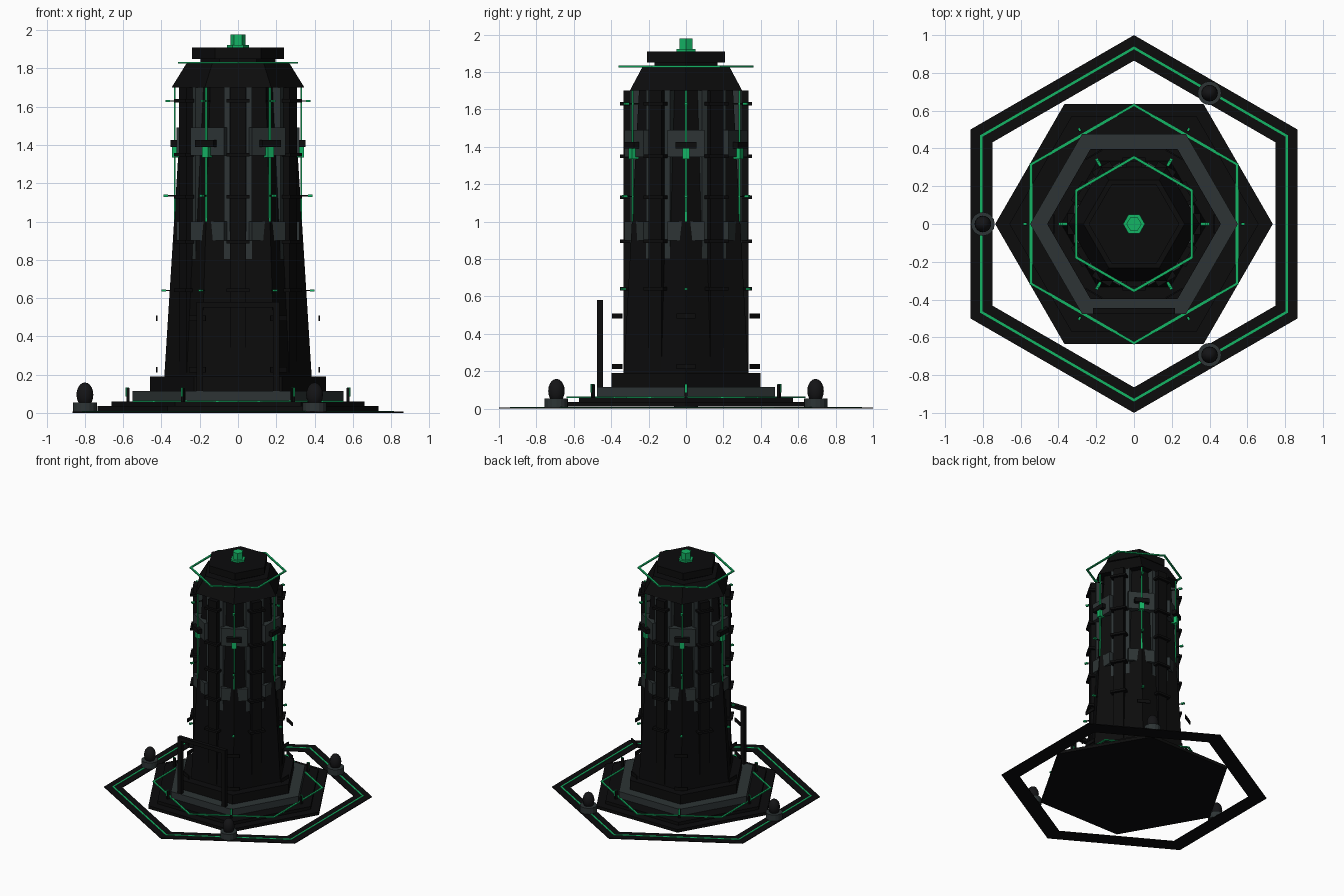
import bpy, bmesh, math
from mathutils import Matrix, Vector

if "Cube" in bpy.data.objects:
    bpy.data.objects.remove(bpy.data.objects["Cube"])


def material(name, rgb):
    m = bpy.data.materials.new(name)
    m.diffuse_color = (*rgb, 1)
    m.use_nodes = True
    m.node_tree.nodes["Principled BSDF"].inputs["Base Color"].default_value = m.diffuse_color
    return m


BLACK = material("black metal", (0.0035, 0.0035, 0.0037))
DARK = material("dark dome", (0.007, 0.007, 0.008))
GREY = material("slate grey", (0.026, 0.034, 0.035))
GREEN = material("glowing green", (0.007, 0.46, 0.13))

POINT_X, POINT_Y = 0, 30            # hexagon corner direction in degrees
CORNERS = [60 * k for k in range(6)]
FACES = [60 * k + 30 for k in range(6)]


def finish(name, bm, mat):
    bmesh.ops.recalc_face_normals(bm, faces=bm.faces)
    mesh = bpy.data.meshes.new(name)
    bm.to_mesh(mesh)
    bm.free()
    mesh.materials.append(mat)
    ob = bpy.data.objects.new(name, mesh)
    bpy.context.collection.objects.link(ob)
    return ob


def prism(name, r0, r1, z0, z1, mat, turn=POINT_X, sides=6, at=(0, 0)):
    """Upright prism or frustum with corner radii r0 (bottom) and r1 (top)."""
    bm = bmesh.new()
    bmesh.ops.create_cone(
        bm, cap_ends=True, segments=sides, radius1=r0, radius2=r1, depth=z1 - z0,
        matrix=Matrix.Translation((at[0], at[1], (z0 + z1) / 2)))
    # put a corner on the wanted direction
    v = max(bm.verts, key=lambda p: p.co.x - at[0])
    now = math.atan2(v.co.y - at[1], v.co.x - at[0])
    bmesh.ops.rotate(bm, verts=bm.verts, cent=(*at, 0),
                     matrix=Matrix.Rotation(math.radians(turn) - now, 3, 'Z'))
    return finish(name, bm, mat)


def hex_ring(name, inner, outer, z0, z1, mat, turn=POINT_Y):
    """Flat hexagonal frame."""
    bm = bmesh.new()
    rows = []
    for k in range(6):
        a = math.radians(turn + 60 * k)
        rows.append([bm.verts.new((r * math.cos(a), r * math.sin(a), z))
                     for r, z in ((inner, z0), (outer, z0), (outer, z1), (inner, z1))])
    for k in range(6):
        a, b = rows[k], rows[(k + 1) % 6]
        for i in range(4):
            j = (i + 1) % 4
            bm.faces.new((a[i], a[j], b[j], b[i]))
    return finish(name, bm, mat)


def add_box(bm, x, y, z):
    """Box given as three (low, high) spans."""
    size = Vector((x[1] - x[0], y[1] - y[0], z[1] - z[0], 1))
    mid = Vector((sum(x) / 2, sum(y) / 2, sum(z) / 2))
    return bmesh.ops.create_cube(
        bm, size=1, matrix=Matrix.Translation(mid) @ Matrix.Diagonal(size))["verts"]


def around(name, angles, boxes, mat):
    """Repeat boxes (radial span, tangent span, z span) round the axis."""
    bm = bmesh.new()
    for a in angles:
        for r, t, z in boxes:
            verts = add_box(bm, r, t, z)
            bmesh.ops.rotate(bm, verts=verts, cent=(0, 0, 0),
                             matrix=Matrix.Rotation(math.radians(a), 3, 'Z'))
    return finish(name, bm, mat)


# Ground frame and its inlaid light line
hex_ring("ground_frame", 0.865, 1.0, 0, 0.006, BLACK)
hex_ring("ground_light_line", 0.925, 0.94, 0.004, 0.009, GREEN)

# Stepped base
prism("base_slab_lower", 0.735, 0.735, 0.01, 0.035, BLACK)
prism("base_slab_upper", 0.66, 0.66, 0.035, 0.06, BLACK)
prism("base_grey_tier", 0.55, 0.55, 0.06, 0.115, GREY)
prism("plinth", 0.46, 0.46, 0.115, 0.19, BLACK)
hex_ring("base_light_line", 0.622, 0.638, 0.058, 0.066, GREEN)
around("base_posts", CORNERS, [((0.567, 0.583), (-0.008, 0.008), (0.06, 0.13))], BLACK)
around("base_post_lights", CORNERS, [((0.569, 0.587), (-0.005, 0.005), (0.085, 0.132))], GREEN)

# Tapering core
prism("tower_core", 0.385, 0.29, 0.19, 1.7, BLACK)

# Pilasters on the core faces with grey side strips and clamps
around("pilasters", FACES, [((0.2, 0.333), (-0.04, 0.04), (0.19, 1.7))], BLACK)
around("pilaster_strips", FACES,
       [((0.2, 0.3), (s * 0.058 - 0.016, s * 0.058 + 0.016), (0.5, 1.7)) for s in (-1, 1)], GREY)
around("pilaster_clamps", FACES,
       [((0.24, 0.352), (-0.06, 0.06), (z - 0.009, z + 0.009))
        for z in (0.64, 0.895, 1.13, 1.35, 1.63)], BLACK)

# Corner plates, slits and light strips
around("corner_plates", CORNERS,
       [((0.26, 0.321), (-0.1, 0.1), z) for z in ((0.9, 1.0), (1.345, 1.49))], GREY)
around("corner_slits", CORNERS, [((0.3, 0.352), (-0.055, 0.055), (1.39, 1.425))], BLACK)
around("corner_lamps", CORNERS, [((0.3, 0.345), (-0.018, 0.018), (1.335, 1.39))], GREEN)
around("corner_light_strips", CORNERS, [((0.327, 0.335), (-0.005, 0.005), (1.0, 1.7))], GREEN)
around("corner_pin_lights", CORNERS,
       [((r - 0.012, r + 0.012), (-0.008, 0.008), (z - 0.006, z + 0.006))
        for r, z in ((0.388, 0.64), (0.377, 1.135), (0.368, 1.63))], GREEN)
around("corner_pin_stems", CORNERS,
       [((0.28, r - 0.012), (-0.004, 0.004), (z - 0.003, z + 0.003))
        for r, z in ((0.388, 0.64), (0.377, 1.135), (0.368, 1.63))], BLACK)

# Loose guard plates round the tower foot
around("guard_plates", CORNERS,
       [((0.42, 0.428), (-0.05, 0.05), (z - 0.014, z + 0.014)) for z in (0.225, 0.495)], BLACK)

# Gate frame at the front
gate = bmesh.new()
Y = (-0.476, -0.444)
for s in (-1, 1):
    add_box(gate, (s * 0.2 - 0.016, s * 0.2 + 0.016), Y, (0.11, 0.58))
add_box(gate, (-0.2, 0.2), Y, (0.55, 0.58))
finish("front_gate", gate, BLACK)

# Roof, neck and cap
prism("roof", 0.347, 0.268, 1.7, 1.828, BLACK)
hex_ring("roof_light_ring", 0.345, 0.362, 1.825, 1.834, GREEN)
prism("neck", 0.195, 0.195, 1.828, 1.85, BLACK)
prism("cap", 0.24, 0.24, 1.85, 1.908, BLACK)
prism("beacon_foot", 0.058, 0.058, 1.908, 1.922, GREEN)
prism("beacon", 0.04, 0.04, 1.922, 1.978, GREEN)

# Domed markers on the ground frame
for i, a in enumerate((60, 180, 300)):
    x, y = 0.8 * math.cos(math.radians(a)), 0.8 * math.sin(math.radians(a))
    prism(f"marker_base_{i}", 0.063, 0.063, 0.006, 0.055, GREY, sides=16, at=(x, y))
    bm = bmesh.new()
    bmesh.ops.create_uvsphere(
        bm, u_segments=16, v_segments=10, radius=1,
        matrix=Matrix.Translation((x, y, 0.095)) @ Matrix.Diagonal((0.044, 0.044, 0.064, 1)))
    for f in bm.faces:
        f.smooth = True
    finish(f"marker_dome_{i}", bm, DARK)
